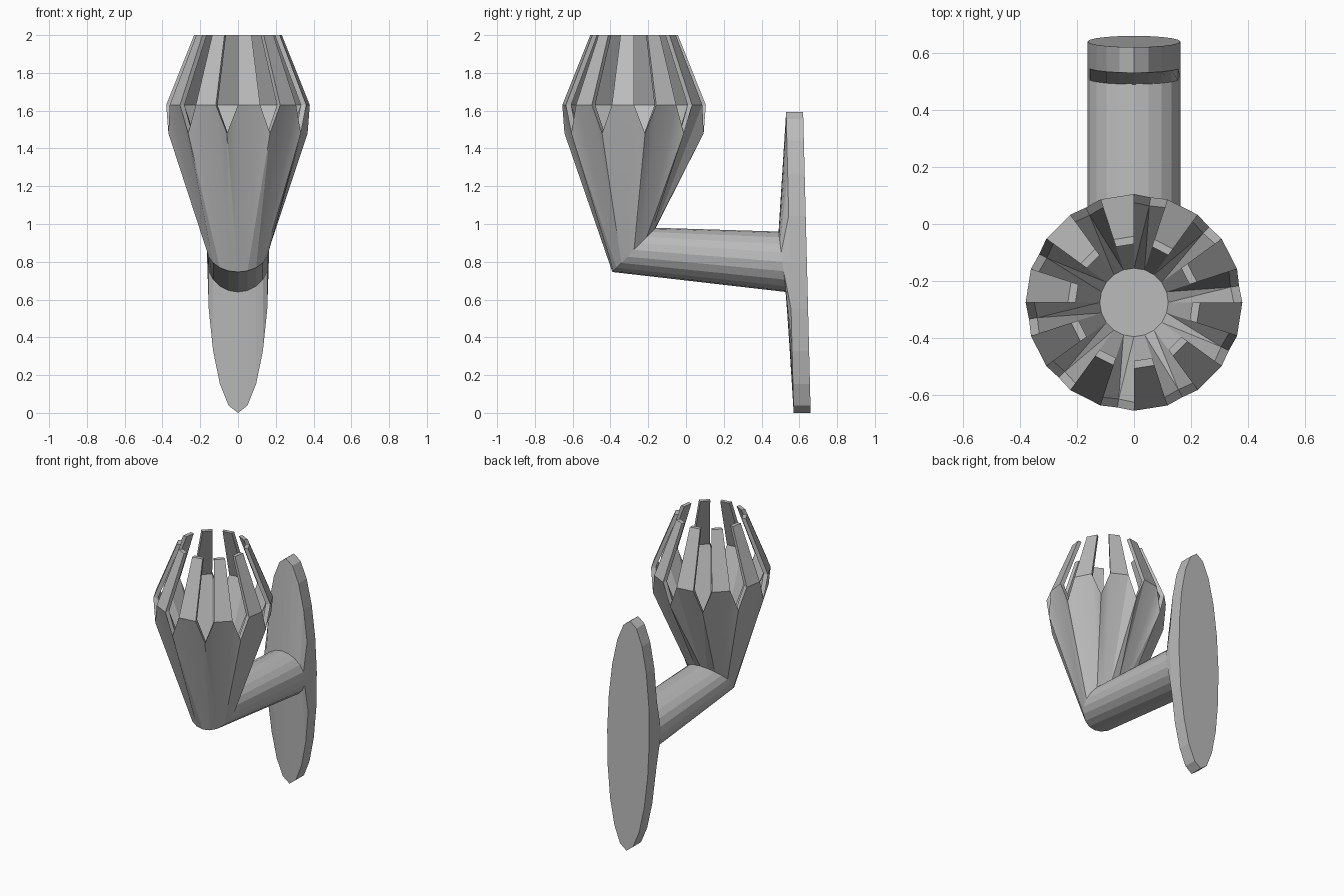
import bpy
import bmesh
from math import sin, cos, radians

SIDES = 20
STEP = 360 / SIDES
AXIS_Y = -0.275      # vertical axis of the cup
PIPE_R = 0.163

if "Cube" in bpy.data.objects:
    bpy.data.objects.remove(bpy.data.objects["Cube"], do_unlink=True)

grey = bpy.data.materials.new("plain grey")
grey.use_nodes = True
COLOUR = (0.5, 0.5, 0.5, 1)
grey.diffuse_color = COLOUR
grey.node_tree.nodes["Principled BSDF"].inputs["Base Color"].default_value = COLOUR


def finish(name, bm, smooth_angle=None):
    """Turn a bmesh into a named, coloured object."""
    bmesh.ops.recalc_face_normals(bm, faces=bm.faces)
    mesh = bpy.data.meshes.new(name)
    bm.to_mesh(mesh)
    bm.free()
    mesh.materials.append(grey)
    obj = bpy.data.objects.new(name, mesh)
    bpy.context.collection.objects.link(obj)
    if smooth_angle:
        bpy.ops.object.select_all(action="DESELECT")
        obj.select_set(True)
        bpy.context.view_layer.objects.active = obj
        bpy.ops.object.shade_smooth_by_angle(angle=radians(smooth_angle))
    return obj


def pipe_ring(bm, y, z, dy, dz):
    """Oval ring of constant width, tilted by dy over its half height dz."""
    angles = [radians(i * STEP) for i in range(SIDES)]
    return [bm.verts.new((PIPE_R * cos(a), y + dy * sin(a), z + dz * sin(a)))
            for a in angles]


def cup_point(bm, i, radius, z):
    a = radians(i * STEP)
    return bm.verts.new((radius * cos(a), AXIS_Y + radius * sin(a), z))


def bridge(bm, low, high):
    for i in range(SIDES):
        j = (i + 1) % SIDES
        bm.faces.new((low[i], low[j], high[j], high[i]))


def elbow_ring(bm):
    return pipe_ring(bm, AXIS_Y, 0.863, 0.115, 0.117)


# Arm from the elbow to the wall plate
bm = bmesh.new()
bridge(bm, elbow_ring(bm), pipe_ring(bm, 0.51, 0.80, -0.02, 0.16))
finish("arm", bm)

# Tall oval wall plate with a slightly raised front
bm = bmesh.new()
neck = pipe_ring(bm, 0.51, 0.80, -0.02, 0.16)
front = pipe_ring(bm, 0.55, 0.797, -0.02, 0.797)
back = pipe_ring(bm, 0.64, 0.797, -0.02, 0.797)
bridge(bm, neck, front)
bridge(bm, front, back)
bm.faces.new(back)
finish("wall_plate", bm)

# Cup: outer and inner skins, notched between the prongs
bm = bmesh.new()
floor = [cup_point(bm, i, 0.12, 1.05) for i in range(SIDES)]
bm.faces.new(floor)
skins = []
for base, rim_r, notch_r in ((elbow_ring(bm), 0.38, 0.373), (floor, 0.35, 0.343)):
    rim = [cup_point(bm, i, rim_r, 1.63) for i in range(SIDES)]
    notch = {}
    for i in range(SIDES):
        j = (i + 1) % SIDES
        if i % 2:      # solid facet below a prong
            bm.faces.new((base[i], base[j], rim[j], rim[i]))
        else:          # facet with a pointed notch
            notch[i] = cup_point(bm, i + 0.5, notch_r, 1.48)
            bm.faces.new((base[i], base[j], notch[i]))
            bm.faces.new((base[i], notch[i], rim[i]))
            bm.faces.new((base[j], rim[j], notch[i]))
    skins.append((rim, notch))
(rim_out, notch_out), (rim_in, notch_in) = skins
for i in notch_out:
    for k in (i, i + 1):
        bm.faces.new((rim_out[k], notch_out[i], notch_in[i], rim_in[k]))
finish("cup", bm, 30)

# Ten prongs leaning inwards above the rim
bm = bmesh.new()
for i in range(1, SIDES, 2):
    bottom = [cup_point(bm, k, r, 1.63)
              for k, r in ((i, 0.38), (i + 1, 0.38), (i + 1, 0.35), (i, 0.35))]
    top = [cup_point(bm, k, r, 2.0)
           for k, r in ((i, 0.232), (i + 1, 0.232), (i + 1, 0.205), (i, 0.205))]
    bm.faces.new(top)
    for k in range(4):
        n = (k + 1) % 4
        bm.faces.new((bottom[k], bottom[n], top[n], top[k]))
finish("prongs", bm)
